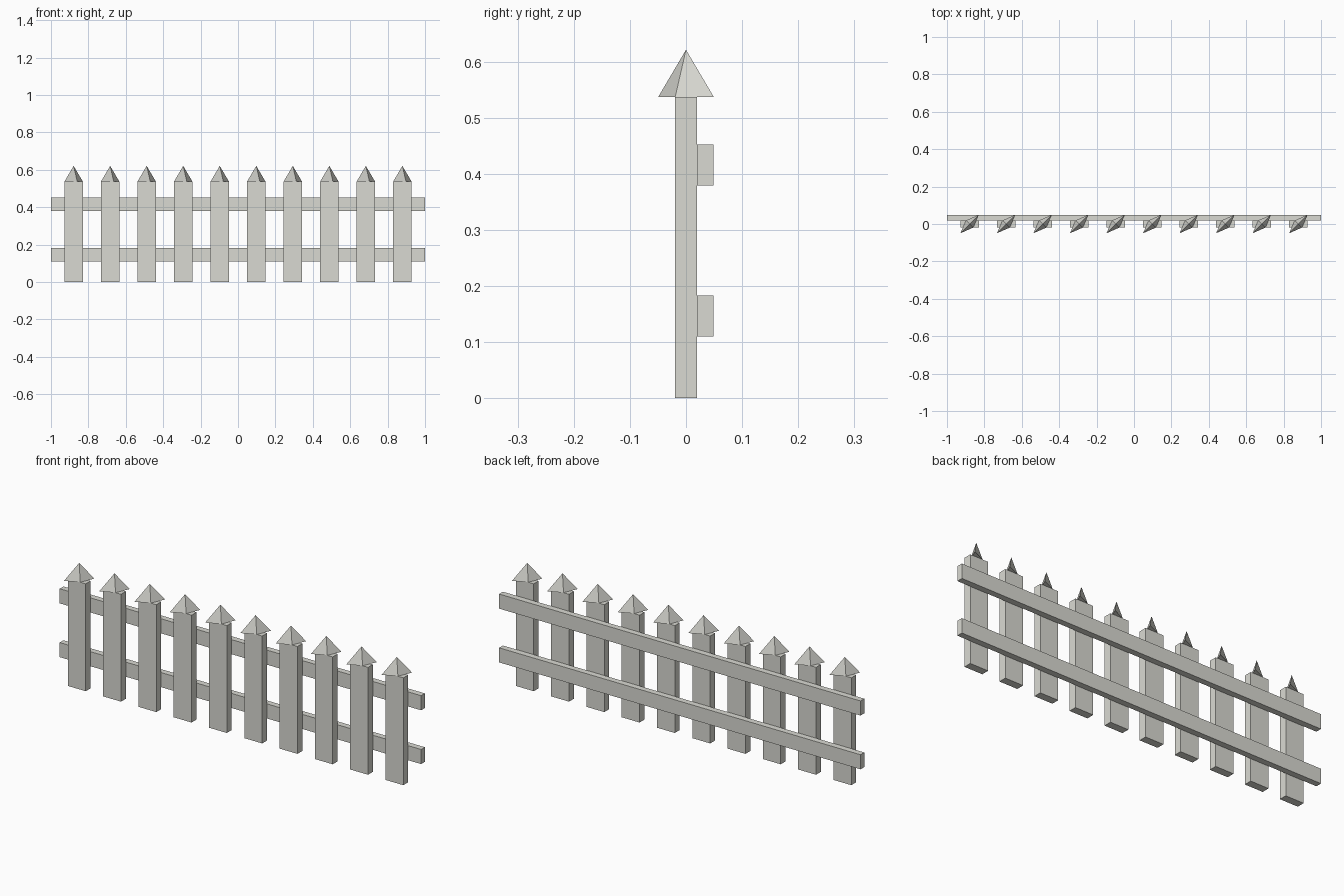
import bpy
import math

if "Cube" in bpy.data.objects:
    bpy.data.objects.remove(bpy.data.objects["Cube"])

WIDTH, DEPTH = 0.099, 0.0385       # picket cross-section
POST_TOP, TIP_TOP = 0.537, 0.621   # shoulder and point heights
COUNT, SPACING = 10, 0.1953

paint = bpy.data.materials.new("pale warm grey wood")
paint.diffuse_color = (0.70, 0.70, 0.65, 1)
paint.use_nodes = True
paint.node_tree.nodes["Principled BSDF"].inputs["Base Color"].default_value = paint.diffuse_color


def finish(obj, name):
    obj.name = name
    obj.data.materials.append(paint)


def box(name, centre, size):
    bpy.ops.mesh.primitive_cube_add(size=1, location=centre)
    obj = bpy.context.object
    obj.scale = size
    finish(obj, name)


# Upright pickets with flattened, diagonally turned pyramid points
for i in range(COUNT):
    x = (i - (COUNT - 1) / 2) * SPACING
    box(f"picket_{i + 1}", (x, 0, POST_TOP / 2), (WIDTH, DEPTH, POST_TOP))
    bpy.ops.mesh.primitive_cone_add(
        vertices=4, radius1=1, radius2=0, depth=1,
        location=(x, 0, (POST_TOP + TIP_TOP) / 2),
        rotation=(0, 0, math.radians(45)))
    tip = bpy.context.object
    tip.scale = (WIDTH / math.sqrt(2), DEPTH / math.sqrt(2), TIP_TOP - POST_TOP)
    finish(tip, f"picket_point_{i + 1}")

# Two long rails fixed behind the pickets
for name, z in (("lower_rail", 0.1465), ("upper_rail", 0.4155)):
    box(name, (0, 0.0343, z), (2.0, 0.0300, 0.073))
